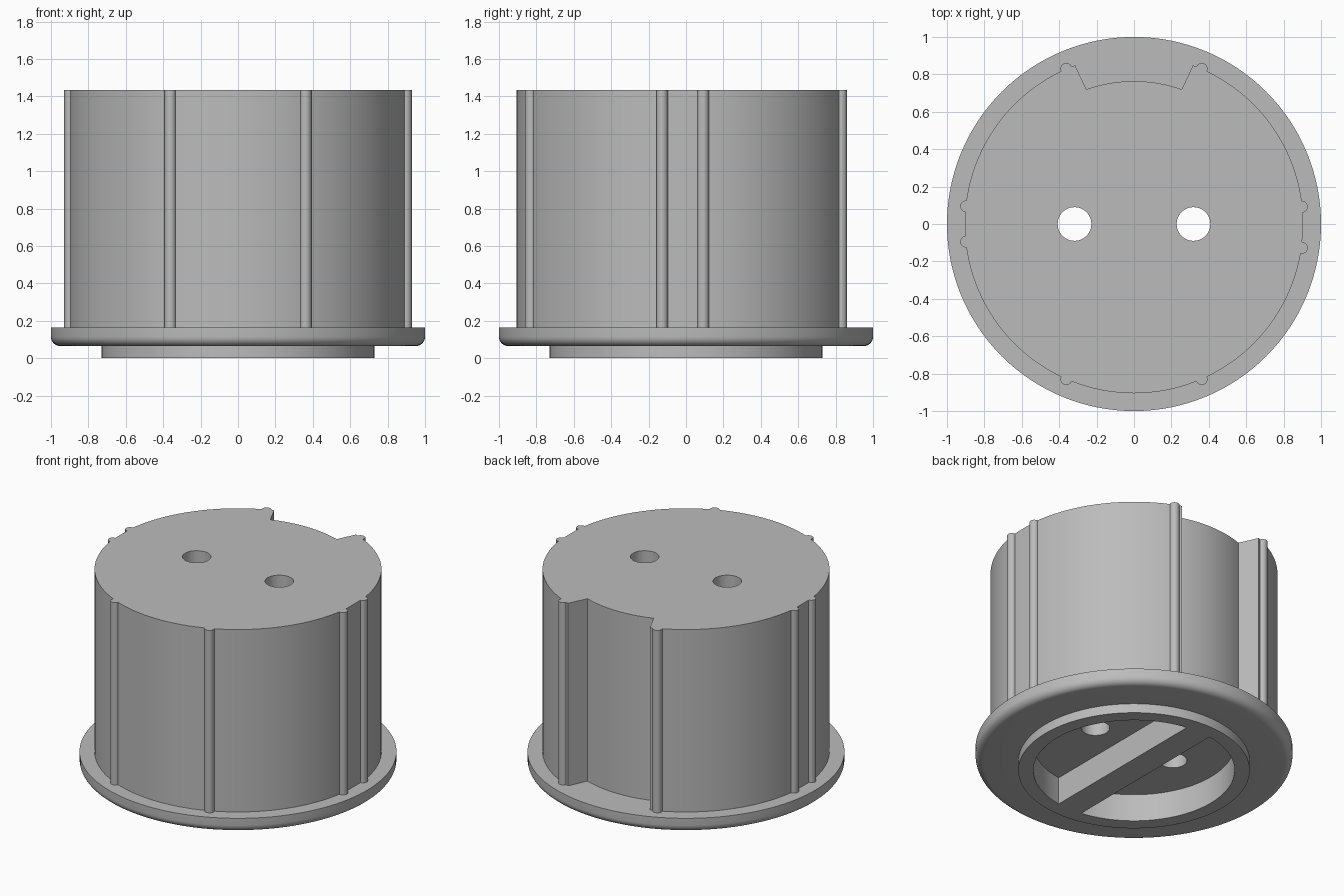
import bpy
import bmesh
from math import sin, cos, pi, asin, atan2, hypot, radians

cube = bpy.data.objects.get("Cube")
if cube:
    bpy.data.objects.remove(cube, do_unlink=True)

GREY = (0.5, 0.5, 0.5, 1)
mat = bpy.data.materials.new("plain grey")
mat.use_nodes = True
mat.diffuse_color = GREY
mat.node_tree.nodes["Principled BSDF"].inputs["Base Color"].default_value = GREY

FLANGE_BOTTOM, FLANGE_TOP, TOP = 0.065, 0.165, 1.435
BODY_R, RECESS_R, RECESS_TOP, BAR_HALF = 0.905, 0.635, 0.19, 0.093


def arc(r, start, end, n, cx=0, cy=0):
    """Points along a circular arc, both ends included."""
    return [(cx + r * cos(start + (end - start) * i / n),
             cy + r * sin(start + (end - start) * i / n)) for i in range(n + 1)]


def finish(name, bm):
    bmesh.ops.recalc_face_normals(bm, faces=bm.faces)
    mesh = bpy.data.meshes.new(name)
    bm.to_mesh(mesh)
    bm.free()
    mesh.materials.append(mat)
    obj = bpy.data.objects.new(name, mesh)
    bpy.context.collection.objects.link(obj)
    return obj


def prism(name, outline, z0, z1):
    """Extrude a closed outline upward."""
    bm = bmesh.new()
    face = bm.faces.new([bm.verts.new((x, y, z0)) for x, y in outline])
    top = bmesh.ops.extrude_face_region(bm, geom=[face])["geom"]
    for v in top:
        if isinstance(v, bmesh.types.BMVert):
            v.co.z = z1
    return finish(name, bm)


def disc(name, x, y, r, z0, z1, n):
    return prism(name, arc(r, 0, 2 * pi, n, x, y)[:-1], z0, z1)


def lathe(name, profile, n):
    """Stack rings from a radius and height profile, capped at both ends."""
    bm = bmesh.new()
    rings = [[bm.verts.new((x, y, z)) for x, y in arc(r, 0, 2 * pi, n)[:-1]]
             for r, z in profile]
    for a, b in zip(rings, rings[1:]):
        for i in range(n):
            j = (i + 1) % n
            bm.faces.new((a[i], a[j], b[j], b[i]))
    bm.faces.new(rings[0][::-1])
    bm.faces.new(rings[-1])
    return finish(name, bm)


def activate(obj):
    bpy.ops.object.select_all(action="DESELECT")
    obj.select_set(True)
    bpy.context.view_layer.objects.active = obj


def cut(obj, cutters):
    activate(obj)
    for c in cutters:
        mod = obj.modifiers.new("cut", "BOOLEAN")
        mod.operation, mod.solver, mod.object = "DIFFERENCE", "EXACT", c
        bpy.ops.object.modifier_apply(modifier=mod.name)


# Body: round drum with a dovetail notch at the back and flats at the sides
edge_x, edge_y = 0.315, 0.848
inner_x, inner_y = 0.255, 0.72
a_out = atan2(edge_y, edge_x)
a_in = atan2(inner_y, inner_x)
drum = arc(BODY_R, pi - a_out, 2 * pi + a_out, 120)
drum = [(max(-0.9, min(0.9, x)), y) for x, y in drum]
notch = arc(hypot(inner_x, inner_y), a_in, pi - a_in, 20)
body = prism("body", drum + notch, FLANGE_TOP, TOP)

# Flange with a rounded lower edge, standing on a shallow foot ring
round_r = 0.05
lip = [(1 - round_r + x, FLANGE_BOTTOM + round_r + z)
       for x, z in arc(round_r, -pi / 2, 0, 8)]
flange = lathe("flange", [(0.73, 0), (0.73, FLANGE_BOTTOM)] + lip + [(1, FLANGE_TOP)], 128)

# Two half-round recesses leave a grip bar, and two holes run to the top
cutters = []
for side in (-1, 1):
    half = asin(BAR_HALF / RECESS_R)
    d_shape = [(side * x, y) for x, y in
               arc(RECESS_R, half - pi / 2, pi / 2 - half, 48)]
    cutters.append(prism("recess_cutter", d_shape, -0.1, RECESS_TOP))
    cutters.append(disc("hole_cutter", side * 0.318, 0, 0.09, 0.1, TOP + 0.1, 48))
cut(body, cutters)
cut(flange, cutters[::2])
for c in cutters:
    bpy.data.objects.remove(c, do_unlink=True)

# Vertical ribs around the drum
ribs = [(sx * 0.362, sy * 0.83) for sx in (-1, 1) for sy in (-1, 1)]
ribs += [(0.898, 0.092), (0.898, -0.128), (-0.898, 0.095), (-0.898, -0.095)]
parts = [body, flange]
for i, (x, y) in enumerate(ribs):
    parts.append(disc(f"rib_{i + 1}", x, y, 0.031, FLANGE_TOP, TOP, 24))

for obj in parts:
    activate(obj)
    bpy.ops.object.shade_smooth_by_angle(angle=radians(30))
